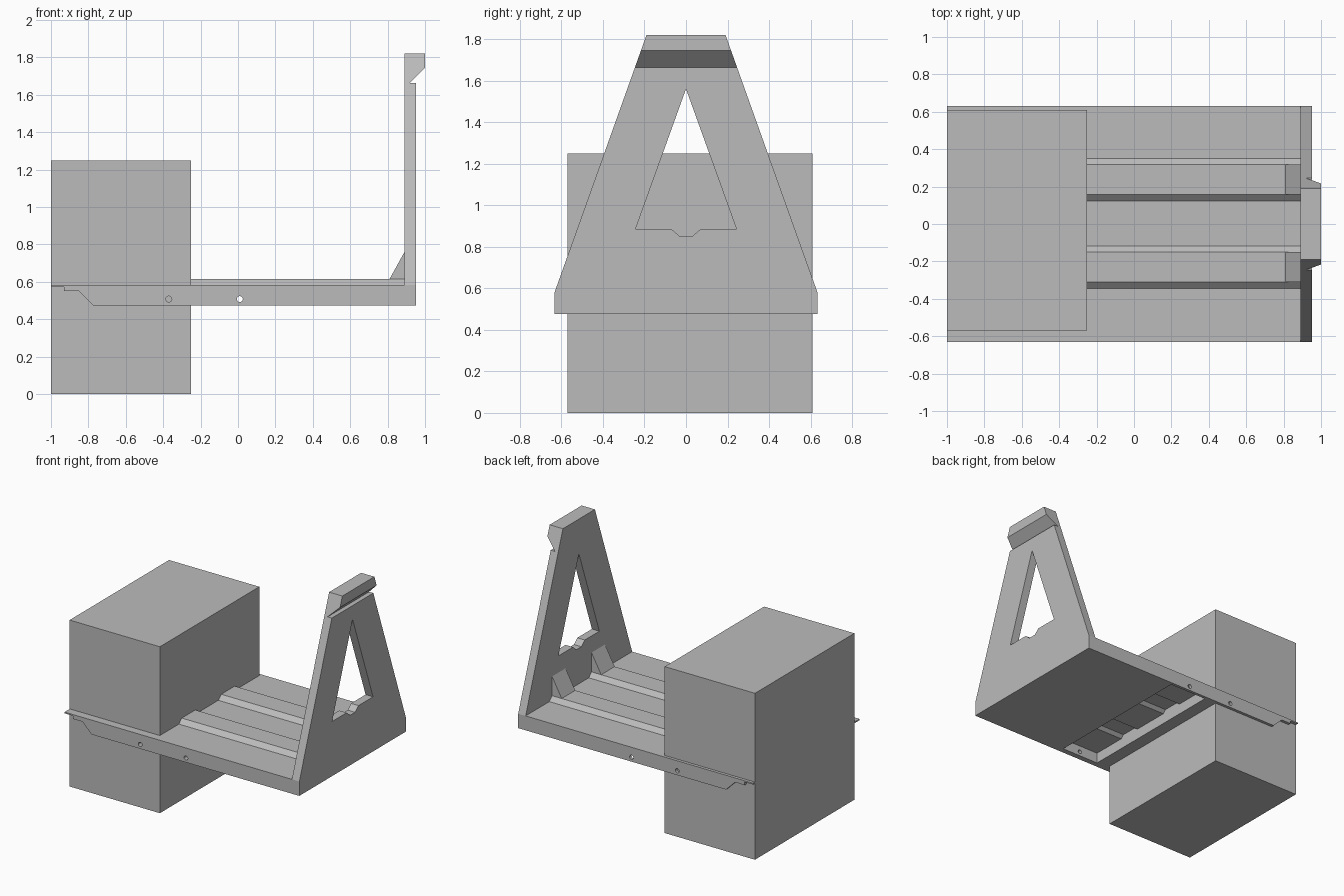
import bpy, bmesh, math
from mathutils import Vector

if "Cube" in bpy.data.objects:
    bpy.data.objects.remove(bpy.data.objects["Cube"])

grey = bpy.data.materials.new("plain_grey")
grey.diffuse_color = (0.5, 0.5, 0.5, 1)
grey.use_nodes = True
grey.node_tree.nodes["Principled BSDF"].inputs["Base Color"].default_value = grey.diffuse_color


def prism(name, pts, axis, a, b, helper=False):
    """Extrude a profile along x (points are y,z) or along y (points are x,z)."""
    bm = bmesh.new()
    place = (lambda p, t: (t, p[0], p[1])) if axis == "x" else (lambda p, t: (p[0], t, p[1]))
    face = bm.faces.new([bm.verts.new(place(p, a)) for p in pts])
    ext = bmesh.ops.extrude_face_region(bm, geom=[face])
    step = Vector((b - a, 0, 0)) if axis == "x" else Vector((0, b - a, 0))
    bmesh.ops.translate(bm, vec=step,
                        verts=[v for v in ext["geom"] if isinstance(v, bmesh.types.BMVert)])
    bmesh.ops.recalc_face_normals(bm, faces=bm.faces)
    me = bpy.data.meshes.new(name)
    bm.to_mesh(me)
    bm.free()
    me.materials.append(grey)
    ob = bpy.data.objects.new(name, me)
    bpy.context.collection.objects.link(ob)
    if helper:
        ob.hide_render = True
        ob.hide_viewport = True
    return ob


def cut(ob, tool, op="DIFFERENCE"):
    m = ob.modifiers.new("cut", "BOOLEAN")
    m.operation, m.solver, m.object = op, "EXACT", tool


def rect(x0, x1, z0, z1):
    return [(x0, z0), (x1, z0), (x1, z1), (x0, z1)]


# Large block at the left end
prism("block", rect(-1, -0.25, 0, 1.25), "y", -0.57, 0.61)

# Deck with stepped, chamfered end
deck = prism("deck", [(-0.999, 0.573), (-0.93, 0.573), (-0.93, 0.55), (-0.85, 0.55),
                      (-0.775, 0.475), (0.89, 0.475), (0.89, 0.583), (-0.999, 0.583)],
             "y", -0.632, 0.632)

# Recess under the deck, with grooves beneath the ribs
ceiling = [(-0.59, 0.4), (0.61, 0.4), (0.61, 0.555)]
for c in (0.237, -0.231):
    ceiling += [(c + 0.09, 0.555), (c + 0.065, 0.578), (c - 0.065, 0.578), (c - 0.09, 0.555)]
ceiling.append((-0.59, 0.555))
cut(deck, prism("recess_cutter", ceiling, "x", -0.15, 0.165, True))

# Pin holes through the deck sides
for i, x in enumerate((0.01, -0.37)):
    ring = [(x + 0.016 * math.cos(k * math.pi / 8), 0.508 + 0.016 * math.sin(k * math.pi / 8))
            for k in range(16)]
    cut(deck, prism(f"pin_hole_cutter_{i}", ring, "y", -0.8, 0.8, True))

# Raised ribs and their gussets against the upright
for i, c in enumerate((0.237, -0.231)):
    prism(f"rib_{i}", [(c - 0.115, 0.582), (c + 0.115, 0.582), (c + 0.081, 0.615), (c - 0.079, 0.615)],
          "x", -0.26, 0.89)
    prism(f"gusset_{i}", [(0.81, 0.615), (0.89, 0.615), (0.89, 0.76)], "y", c - 0.079, c + 0.081)

# Tapered upright, shaped by a side profile with a hook at the top
upright = prism("upright", [(-0.632, 0.475), (0.632, 0.475), (0.632, 0.583),
                            (0.19, 1.82), (-0.19, 1.82), (-0.632, 0.583)], "x", 0.85, 1.1)
side = prism("upright_profile_cutter", [(0.89, 0.4), (0.952, 0.4), (0.952, 1.663), (0.917, 1.663),
                                        (1.0, 1.745), (1.0, 1.9), (0.89, 1.9)], "y", -0.8, 0.8, True)
cut(upright, side, "INTERSECT")

# Triangular window with a small notch in its sill
window = prism("window_cutter", [(0, 1.56), (-0.243, 0.885), (-0.07, 0.885), (-0.03, 0.85),
                                 (0.03, 0.85), (0.07, 0.885), (0.243, 0.885)], "x", 0.8, 1.2, True)
cut(upright, window)
